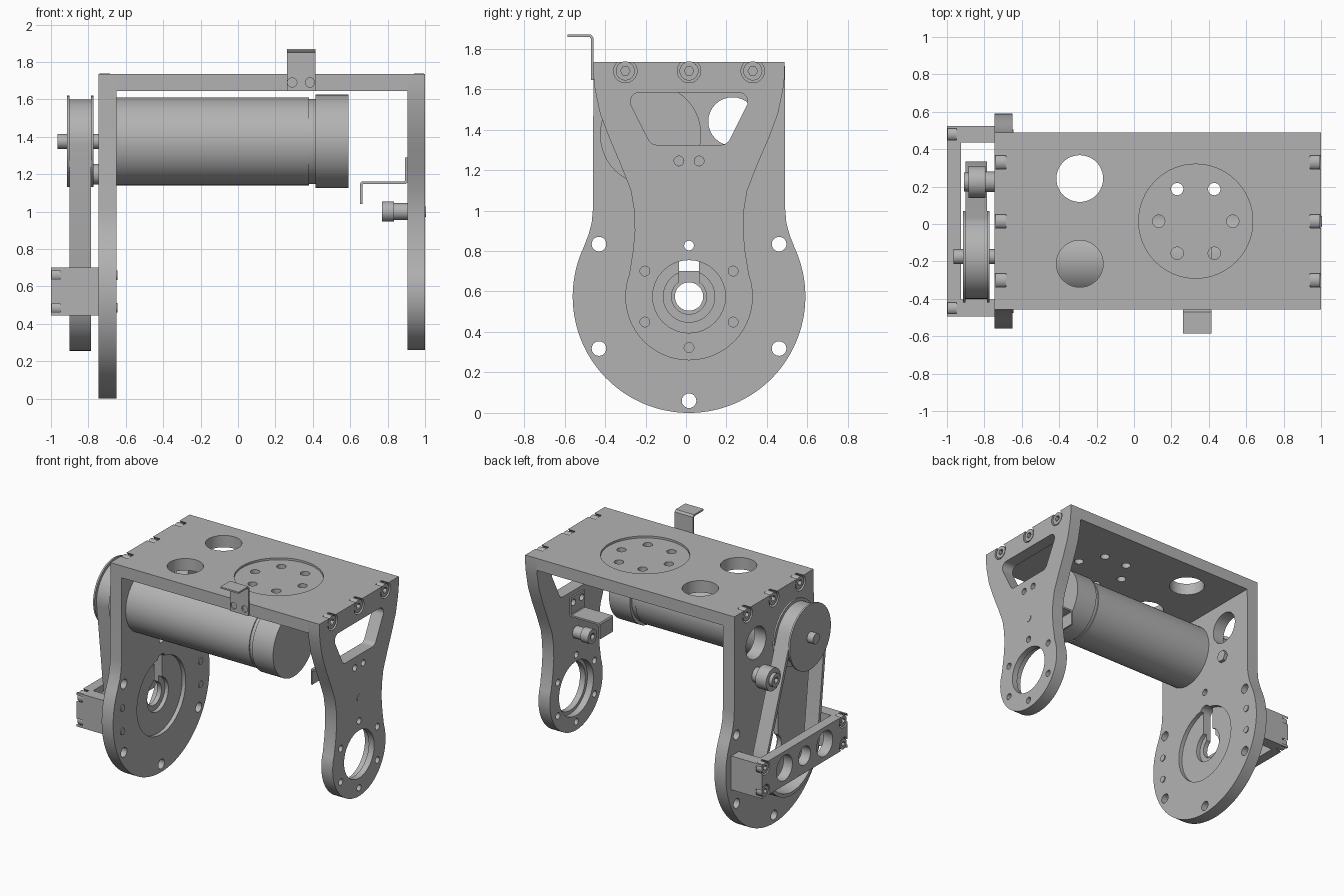
import bpy
import bmesh
from math import cos, sin, pi, radians
from mathutils import Vector
from mathutils.geometry import convex_hull_2d

cube = bpy.data.objects.get("Cube")
if cube:
    bpy.data.objects.remove(cube, do_unlink=True)

grey = bpy.data.materials.new("machined_grey")
grey.use_nodes = True
grey.diffuse_color = (0.45, 0.45, 0.45, 1)
grey.node_tree.nodes["Principled BSDF"].inputs["Base Color"].default_value = grey.diffuse_color

Y_SHIFT = 0.015              # the frame's symmetry plane
HUB = (0, 0.575)             # lower axis, as (y, z)
MOTOR = (-0.19, 1.375)       # motor axis, as (y, z)
LEFT, RIGHT = (0.905, 1.0), (-0.745, -0.65)
TOP = 1.735


def circle(c, r, n=48, start=0.0, end=360.0):
    full = end - start >= 360
    steps = n if full else n + 1
    angles = [radians(start + (end - start) * i / n) for i in range(steps)]
    return [(c[0] + r * cos(a), c[1] + r * sin(a)) for a in angles]


def hull(*circles):
    pts = [Vector(p) for c, r in circles for p in circle(c, r)]
    return [tuple(pts[i]) for i in convex_hull_2d(pts)]


def rect(a0, b0, a1, b1):
    return [(a0, b0), (a1, b0), (a1, b1), (a0, b1)]


def mirrored(half):
    return half + [(-y, z) for y, z in reversed(half) if abs(y) > 1e-5]


def prism(name, axis, outline, t0, t1):
    """Extrude a closed outline along an axis from t0 to t1."""
    place = {"X": lambda a, b, t: (t, a + Y_SHIFT, b),
             "Y": lambda a, b, t: (a, t + Y_SHIFT, b),
             "Z": lambda a, b, t: (a, b + Y_SHIFT, t)}[axis]
    bm = bmesh.new()
    face = bm.faces.new([bm.verts.new(place(a, b, t0)) for a, b in outline])
    top = bmesh.ops.extrude_face_region(bm, geom=[face])["geom"]
    move = Vector(place(0, 0, t1)) - Vector(place(0, 0, t0))
    bmesh.ops.translate(bm, vec=move, verts=[v for v in top if isinstance(v, bmesh.types.BMVert)])
    bmesh.ops.recalc_face_normals(bm, faces=bm.faces)
    mesh = bpy.data.meshes.new(name)
    bm.to_mesh(mesh)
    bm.free()
    mesh.materials.append(grey)
    obj = bpy.data.objects.new(name, mesh)
    bpy.context.collection.objects.link(obj)
    return obj


def cut(obj, cutters):
    """Subtract (axis, outline, t0, t1) prisms from an object."""
    helpers = []
    for spec in cutters:
        helper = prism("cutter", *spec)
        helper.hide_render = True
        mod = obj.modifiers.new("cut", "BOOLEAN")
        mod.operation, mod.solver, mod.object = "DIFFERENCE", "EXACT", helper
        helpers.append(helper)
    graph = bpy.context.evaluated_depsgraph_get()
    mesh = bpy.data.meshes.new_from_object(obj.evaluated_get(graph))
    obj.modifiers.clear()
    obj.data = mesh
    for helper in helpers:
        bpy.data.objects.remove(helper, do_unlink=True)
    return obj


def bolt(name, c, r, x_face, x_base):
    """Socket head bolt along x; x_face is the socket end."""
    inward = 0.025 if x_base > x_face else -0.025
    head = prism(name, "X", circle(c, r, 32), x_face, x_base)
    return cut(head, [("X", circle(c, r * 0.5, 6), x_face - inward, x_face + inward)])


def through(c, r, span):
    return ("X", circle(c, r, 32), span[0] - 0.02, span[1] + 0.02)


# Top plate: two large holes, shallow round recess with a ring of six holes
top = prism("top_plate", "Z", rect(RIGHT[1], -0.473, LEFT[0], 0.473), 1.645, TOP)
recess = (0.33, 0)
cuts = [("Z", circle((-0.29, y), 0.125), 1.6, 1.8) for y in (-0.228, 0.228)]
cuts.append(("Z", circle(recess, 0.305, 64), TOP - 0.015, 1.8))
cuts += [("Z", circle(p, 0.033, 24), 1.6, 1.8) for p in circle(recess, 0.198, 6)]
cut(top, cuts)

# Left plate: narrow waist, trapezoid window, stepped bore
half = circle(HUB, 0.315, 28, -90, 20) + [
    (0.277, 0.8), (0.268, 0.9), (0.271, 1.0), (0.288, 1.1), (0.335, 1.22), (0.395, 1.36),
    (0.44, 1.48), (0.465, 1.6), (0.473, 1.67), (0.473, TOP)]
plate = prism("left_plate", "X", mirrored(half), *LEFT)
window = hull(*[((s * y, z), 0.045) for s in (-1, 1) for y, z in ((0.245, 1.538), (0.16, 1.37))])
cuts = [("X", window, 0.8, 1.1), through(HUB, 0.18, LEFT),
        ("X", circle(HUB, 0.205), 0.88, 0.955)]
cuts += [through(p, 0.024, LEFT) for p in circle(HUB, 0.252, 6, 30, 390)]
cuts += [through((y, 1.245), 0.024, LEFT) for y in (-0.05, 0.05)]
bolt_rows = [(y, 1.69) for y in (-0.315, 0, 0.315)]
cuts += [("X", circle(c, 0.058, 32), 0.94, 1.03) for c in bolt_rows]
cut(plate, cuts)

# Right plate: round lower end, recessed hub with an upward slot
half = circle(HUB, 0.575, 40, -90, 25) + [
    (0.497, 0.88), (0.481, 0.94), (0.474, 1.02), (0.473, TOP)]
plate = prism("right_plate", "X", mirrored(half), *RIGHT)
rim_holes = [(s * 0.445, z) for s in (-1, 1) for z in (0.318, 0.834)] + [(0, 0.06)]
cuts = [through(p, 0.036, RIGHT) for p in rim_holes]
cuts += [("X", circle(HUB, 0.29, 64), -0.68, -0.6), ("X", circle(HUB, 0.127), -0.71, -0.6),
         through(HUB, 0.087, RIGHT), through((0.215, 1.44), 0.12, RIGHT),
         through((0, 1.0), 0.025, RIGHT),
         ("X", hull(((0, 0.84), 0.05), ((0, 0.6), 0.05)), -0.8, -0.6)]
cuts += [("X", circle(c, 0.058, 32), -0.78, -0.685) for c in bolt_rows]
cut(plate, cuts)

# Bolts joining both side plates to the top plate
for c in bolt_rows:
    bolt("left_plate_bolt", c, 0.047, 0.995, 0.94)
    bolt("right_plate_bolt", c, 0.047, -0.74, -0.685)

# Motor body, neck and end cap
prism("motor_body", "X", circle(MOTOR, 0.235, 56), RIGHT[1], 0.38)
prism("motor_neck", "X", circle(MOTOR, 0.228, 56), 0.38, 0.415)
prism("motor_cap", "X", circle(MOTOR, 0.25, 56), 0.415, 0.59)

# Drive pulley and shaft
prism("motor_shaft", "X", circle(MOTOR, 0.04, 32), -0.965, RIGHT[0])
prism("pulley_core", "X", circle(MOTOR, 0.2), -0.905, -0.785)
for x in (-0.915, -0.785):
    prism("pulley_flange", "X", circle(MOTOR, 0.245, 56), x, x + 0.013)

# Belt loop around the pulley and the lower axis
belt = prism("belt", "X", hull((MOTOR, 0.225), (HUB, 0.32)), -0.9, -0.787)
cut(belt, [("X", hull((MOTOR, 0.2), (HUB, 0.295)), -0.95, -0.7)])

# Belt tensioner
roller = (0.21, 1.2)
prism("tensioner_spacer", "X", circle(roller, 0.055, 32), -0.80, RIGHT[0])
prism("tensioner_roller", "X", circle(roller, 0.085), -0.885, -0.795)
bolt("tensioner_bolt", roller, 0.05, -0.91, -0.885)
prism("tensioner_nut", "X", circle(roller, 0.045, 6), RIGHT[1], -0.625)

# U-shaped outrigger behind the belt
bridge = prism("outrigger", "Z", rect(-1.0, -0.51, RIGHT[0], 0.51), 0.445, 0.70)
mounts = [(s * 0.465, z) for s in (-1, 1) for z in (0.485, 0.66)]
cuts = [("Z", rect(-0.925, -0.42, -0.6, 0.42), 0.3, 0.8),
        ("X", circle(HUB, 0.07), -1.1, -0.8)]
cuts += [("X", circle((y, HUB[1]), 0.095), -1.1, -0.8) for y in (-0.24, 0.24)]
cuts += [("X", circle(c, 0.05, 32), -1.05, -0.95) for c in mounts]
cut(bridge, cuts)
for c in mounts:
    bolt("outrigger_bolt", c, 0.04, -0.997, -0.95)
    prism("outrigger_bolt_tip", "X", circle(c, 0.025, 20), -0.66, -0.643)

# Bent sheet bracket on the front edge of the top plate
outline = [(-0.473, 1.645), (-0.473, 1.855), (-0.485, 1.87), (-0.6, 1.87),
           (-0.6, 1.858), (-0.492, 1.858), (-0.485, 1.85), (-0.485, 1.645)]
tab = prism("front_tab", "X", outline, 0.262, 0.415)
cut(tab, [("Y", circle((x, 1.69), 0.025, 24), -0.55, -0.44) for x in (0.29, 0.385)])

# Bent sensor bracket inside the left plate
outline = [(0.905, 1.29), (0.905, 1.155), (0.895, 1.147), (0.67, 1.147), (0.665, 1.142),
           (0.665, 1.04), (0.653, 1.04), (0.653, 1.15), (0.66, 1.16), (0.888, 1.16),
           (0.893, 1.165), (0.893, 1.29)]
tab = prism("inner_tab", "Y", outline, -0.08, 0.08)
cut(tab, [("X", circle((y, 1.245), 0.024, 24), 0.85, 0.95) for y in (-0.05, 0.05)])

# Stop bolt on the inside of the left plate
stop = (0, 1.0)
prism("stop_spacer", "X", circle(stop, 0.045, 32), 0.835, LEFT[0])
bolt("stop_bolt", stop, 0.054, 0.77, 0.835)
prism("stop_bolt_tip", "X", circle(stop, 0.028, 24), 0.99, 1.0 + 0.004)

# Smooth round walls, sharp machined edges
for obj in bpy.context.selected_objects:
    obj.select_set(False)
for obj in bpy.context.collection.objects:
    if obj.type == "MESH" and obj.data.materials and obj.data.materials[0] == grey:
        obj.select_set(True)
        bpy.context.view_layer.objects.active = obj
bpy.ops.object.shade_smooth_by_angle(angle=radians(30))
